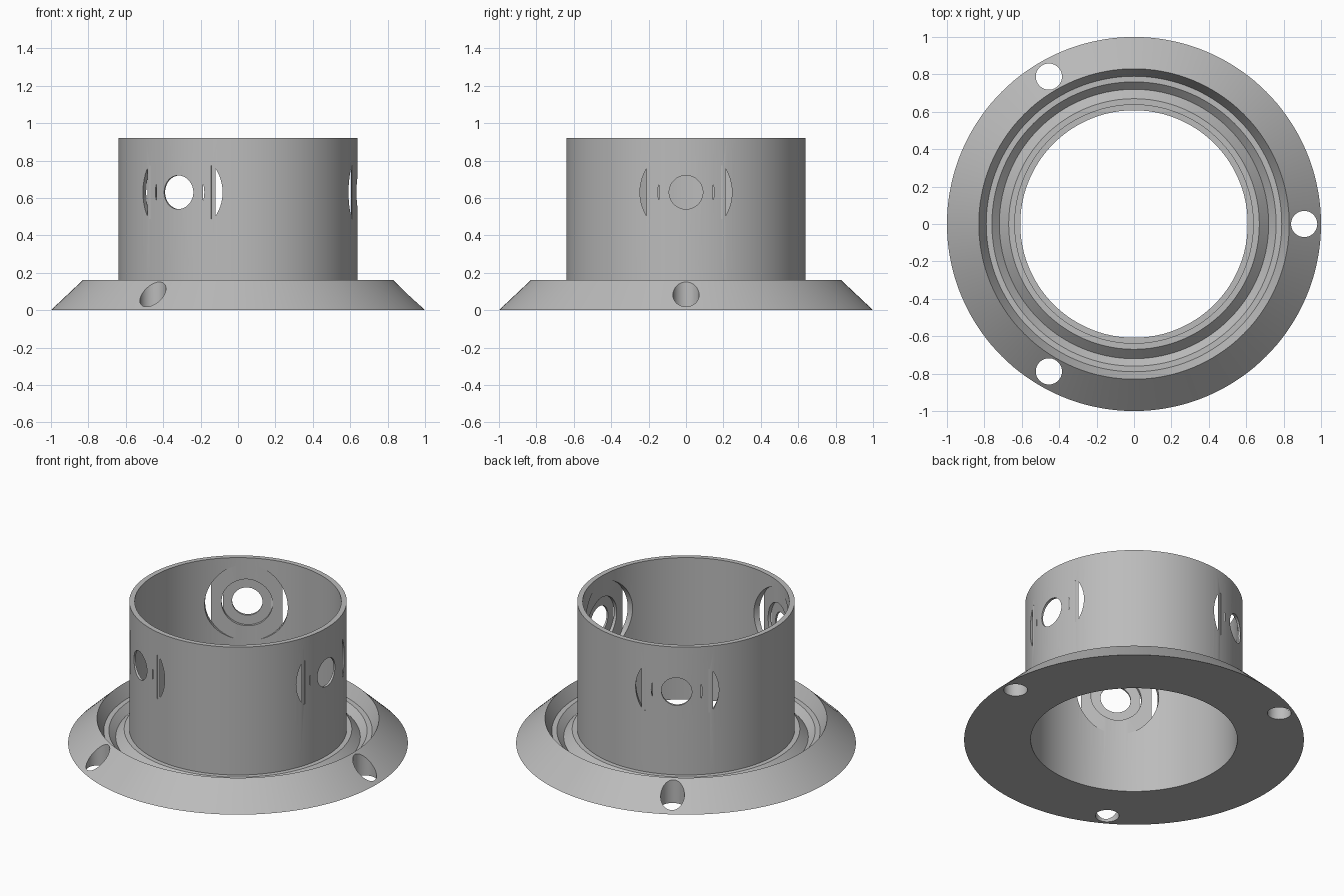
import bpy, bmesh, math
from mathutils import Matrix, Vector

if "Cube" in bpy.data.objects:
    bpy.data.objects.remove(bpy.data.objects["Cube"], do_unlink=True)

SEGMENTS = 144
HOLE_Z = 0.63

grey = bpy.data.materials.new("plain_grey")
grey.use_nodes = True
grey.diffuse_color = (0.5, 0.5, 0.5, 1)
grey.node_tree.nodes["Principled BSDF"].inputs["Base Color"].default_value = (0.5, 0.5, 0.5, 1)


def make_object(name, bm):
    bmesh.ops.recalc_face_normals(bm, faces=bm.faces)
    mesh = bpy.data.meshes.new(name)
    bm.to_mesh(mesh)
    bm.free()
    obj = bpy.data.objects.new(name, mesh)
    mesh.materials.append(grey)
    bpy.context.collection.objects.link(obj)
    return obj


def lathe(name, profile):
    """Revolve a closed (radius, height) profile around z."""
    bm = bmesh.new()
    rings = []
    for i in range(SEGMENTS):
        a = 2 * math.pi * i / SEGMENTS
        rings.append([bm.verts.new((r * math.cos(a), r * math.sin(a), z)) for r, z in profile])
    for i, ring in enumerate(rings):
        after = rings[(i + 1) % SEGMENTS]
        for j in range(len(profile)):
            k = (j + 1) % len(profile)
            bm.faces.new((ring[j], after[j], after[k], ring[k]))
    return make_object(name, bm)


def add_bore(bm, radius, x0, x1, turn):
    """Horizontal round cutter from x0 to x1, turned around z."""
    place = Matrix.Translation(((x0 + x1) / 2, 0, HOLE_Z)) @ Matrix.Rotation(math.pi / 2, 4, 'Y')
    bmesh.ops.create_cone(bm, cap_ends=True, segments=64, radius1=radius, radius2=radius,
                          depth=x1 - x0, matrix=turn @ place)


def add_box(bm, low, high, turn):
    low, high = Vector(low), Vector(high)
    place = Matrix.Translation((low + high) / 2) @ Matrix.Diagonal((*(high - low), 1))
    bmesh.ops.create_cube(bm, size=1, matrix=turn @ place)


def cut(target, name, build):
    """Subtract the shape added by build at three even turns."""
    bm = bmesh.new()
    for i in range(3):
        build(bm, Matrix.Rotation(math.radians(120 * i), 4, 'Z'))
    cutter = make_object(name, bm)
    cutter.hide_render = True
    mod = target.modifiers.new(name, 'BOOLEAN')
    mod.operation = 'DIFFERENCE'
    mod.solver = 'EXACT'
    mod.object = cutter
    bpy.context.view_layer.objects.active = target
    bpy.ops.object.modifier_apply(modifier=mod.name)
    bpy.data.objects.remove(cutter, do_unlink=True)


# Sloped flange, stepped groove and thin collar in one turned profile
body = lathe("flanged_collar", [
    (0.608, 0), (1, 0), (0.83, 0.16), (0.79, 0.08), (0.76, 0.08), (0.72, 0.04),
    (0.67, 0.09), (0.64, 0.09), (0.64, 0.92), (0.608, 0.92)])

# Vertical screw holes through the flange
cut(body, "screw_holes", lambda bm, turn: bmesh.ops.create_cone(
    bm, cap_ends=True, segments=48, radius1=0.07, radius2=0.07, depth=0.6,
    matrix=turn @ Matrix.Translation((0.91, 0, 0.1))))

# Wide shallow pockets from inside, which break through at their sides
cut(body, "wide_pockets", lambda bm, turn: add_bore(bm, 0.246, 0.4, 0.604, turn))

# Deeper seats and the round through holes
cut(body, "hole_seats", lambda bm, turn: add_bore(bm, 0.151, 0.4, 0.6235, turn))
cut(body, "side_holes", lambda bm, turn: add_bore(bm, 0.09, 0.4, 0.8, turn))


# Narrow flats on the outside beside each pocket opening
def add_flats(bm, turn):
    for side in (-1, 1):
        ys = sorted((side * 0.187, side * 0.225))
        add_box(bm, (0.6085, ys[0], HOLE_Z - 0.142), (0.7, ys[1], HOLE_Z + 0.142), turn)


cut(body, "outer_flats", add_flats)

# Smooth round walls, crisp edges
bpy.ops.object.select_all(action='DESELECT')
body.select_set(True)
bpy.context.view_layer.objects.active = body
bpy.ops.object.shade_smooth_by_angle(angle=math.radians(20))
